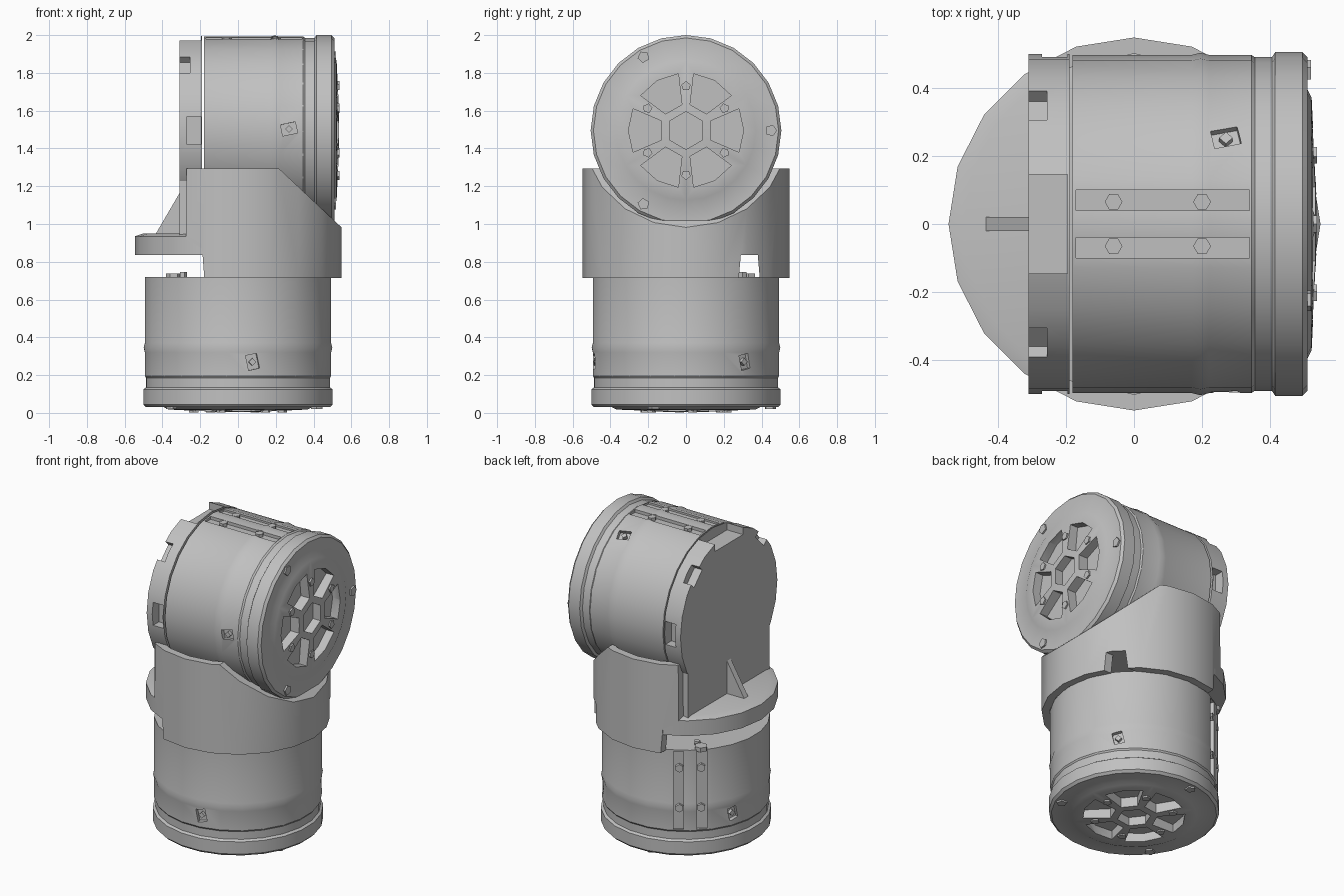
import bpy, bmesh
from math import pi, cos, sin, radians
from mathutils import Matrix, Vector

cube = bpy.data.objects.get("Cube")
if cube:
    bpy.data.objects.remove(cube)

GREY = (0.53, 0.53, 0.53, 1)
mat = bpy.data.materials.new("light grey")
mat.use_nodes = True
mat.diffuse_color = GREY
mat.node_tree.nodes["Principled BSDF"].inputs["Base Color"].default_value = GREY


def rot(deg, axis="Z"):
    return Matrix.Rotation(radians(deg), 4, axis)


def move(x, y, z):
    return Matrix.Translation((x, y, z))


def prism(bm, pts, z0, z1, m=Matrix()):
    """Extrude a flat outline from z0 to z1, then place it by m."""
    low = [bm.verts.new(m @ Vector((x, y, z0))) for x, y in pts]
    high = [bm.verts.new(m @ Vector((x, y, z1))) for x, y in pts]
    bm.faces.new(low[::-1])
    bm.faces.new(high)
    for i in range(len(pts)):
        j = (i + 1) % len(pts)
        bm.faces.new((low[i], low[j], high[j], high[i]))


def ngon(r, n, start=0.0):
    return [(r * cos(start + 2 * pi * i / n), r * sin(start + 2 * pi * i / n)) for i in range(n)]


def box(bm, x0, x1, y0, y1, z0, z1, m=Matrix()):
    prism(bm, [(x0, y0), (x1, y0), (x1, y1), (x0, y1)], z0, z1, m)


def lathe(bm, profile, steps):
    verts = [bm.verts.new((r, 0, z)) for r, z in profile]
    edges = [bm.edges.new(pair) for pair in zip(verts, verts[1:])]
    bmesh.ops.spin(bm, geom=verts + edges, cent=(0, 0, 0), axis=(0, 0, 1),
                   angle=2 * pi, steps=steps)
    bmesh.ops.remove_doubles(bm, verts=bm.verts, dist=1e-4)


def finish(bm, name, m=Matrix()):
    bmesh.ops.recalc_face_normals(bm, faces=bm.faces)
    me = bpy.data.meshes.new(name)
    bm.to_mesh(me)
    bm.free()
    me.materials.append(mat)
    ob = bpy.data.objects.new(name, me)
    ob.matrix_world = m
    bpy.context.collection.objects.link(ob)
    return ob


def activate(ob):
    bpy.ops.object.select_all(action="DESELECT")
    ob.select_set(True)
    bpy.context.view_layer.objects.active = ob


def boolean(ob, cutter, operation="DIFFERENCE"):
    cutter.hide_render = True
    mod = ob.modifiers.new("cut", "BOOLEAN")
    mod.operation, mod.solver, mod.object = operation, "EXACT", cutter
    activate(ob)
    bpy.ops.object.modifier_apply(modifier=mod.name)
    bpy.data.objects.remove(cutter)


def smooth(ob):
    activate(ob)
    bpy.ops.object.shade_smooth_by_angle(angle=radians(28))


def motor(name, m):
    # Housing: domed output face at z = 0, flange, groove, body with a slim band
    bm = bmesh.new()
    lathe(bm, [(0, 0), (0.37, 0.018), (0.395, 0.03), (0.49, 0.03), (0.505, 0.045), (0.505, 0.125),
               (0.49, 0.135), (0.49, 0.185), (0.497, 0.195), (0.497, 0.32), (0.503, 0.345),
               (0.497, 0.37), (0.497, 0.72), (0, 0.72)], 24)
    body = finish(bm, name + "_housing", m)

    # Recesses: petal pockets, hub socket, side rails, side sockets
    bm = bmesh.new()
    prism(bm, ngon(0.1, 6), -0.05, 0.06)
    petal = [(0.13, -0.05), (0.28, -0.115), (0.305, 0), (0.28, 0.115), (0.13, 0.05)]
    for k in range(6):
        prism(bm, petal, -0.05, 0.07, rot(30 + 60 * k))
    for side in (-1, 1):
        lo, hi = sorted((side * 0.04, side * 0.1))
        box(bm, -0.6, -0.472, lo, hi, 0.2, 0.71)
    for a in (91, 211, 331):
        box(bm, 0.47, 0.6, -0.03, 0.03, -0.04, 0.04, rot(a) @ move(0, 0, 0.27) @ rot(12, "X"))
    boolean(body, finish(bm, name + "_cutter", m))
    smooth(body)

    # Screws on the output face, the flange and in the rails
    bm = bmesh.new()
    for k in range(6):
        prism(bm, ngon(0.026, 5), 0.002, 0.03, rot(60 * k) @ move(0.235, 0, 0))
    for a in (30, 150, 270):
        prism(bm, ngon(0.032, 5), 0.02, 0.05, rot(a) @ move(0.45, 0, 0))
        prism(bm, ngon(0.02, 4), 0.46, 0.492, rot(a + 61) @ move(0, 0, 0.27) @ rot(90, "Y"))
    for y in (-0.065, 0.065):
        for z in (0.34, 0.6):
            prism(bm, ngon(0.026, 6), -0.492, -0.46, move(0, y, z) @ rot(90, "Y"))
    finish(bm, name + "_screws", m)


UP = 1.495
motor("lower_motor", rot(-52))
upper = Matrix(((0, 0, -1, 0.54), (0, -1, 0, 0), (-1, 0, 0, UP), (0, 0, 0, 1)))
motor("upper_motor", upper)

# Cable plug on top of the lower motor
bm = bmesh.new()
prism(bm, ngon(0.04, 6), 0.71, 0.738, move(-0.34, 0.33, 0))
prism(bm, ngon(0.02, 5), 0.71, 0.745, move(-0.29, 0.3, 0))
finish(bm, "cable_plug")

# Sleeve: tube trimmed by a side outline, with a cable window
bm = bmesh.new()
lathe(bm, [(0.5, 0.715), (0.548, 0.715), (0.548, 1.295), (0.5, 1.295), (0.5, 0.715)], 20)
sleeve = finish(bm, "bracket_sleeve")
bm = bmesh.new()
outline = [(-0.17, 0.6), (0.7, 0.6), (0.7, 0.83), (0.545, 0.985), (0.21, 1.3), (0.21, 1.5),
           (-0.27, 1.5), (-0.275, 0.92), (-0.19, 0.87)]
prism(bm, outline, -0.8, 0.8, rot(90, "X"))
boolean(sleeve, finish(bm, "sleeve_outline"), "INTERSECT")
bm = bmesh.new()
prism(bm, [(0.27, 0.6), (0.4, 0.6), (0.38, 0.835), (0.29, 0.835)], 0.2, 0.8,
      Matrix(((0, 0, 1, 0), (1, 0, 0, 0), (0, 1, 0, 0), (0, 0, 0, 1))))
boolean(sleeve, finish(bm, "window_cutter"))
smooth(sleeve)

# Shelf under the upper motor
bm = bmesh.new()
lathe(bm, [(0, 0.835), (0.545, 0.835), (0.545, 0.935), (0.5, 0.95), (0, 0.95)], 20)
smooth(finish(bm, "bracket_shelf"))

# End plate behind the upper motor, notched around the rim
to_plate = move(-0.31, 0, UP) @ rot(90, "Y")
bm = bmesh.new()
prism(bm, ngon(0.5, 24), 0, 0.12, to_plate)
plate = finish(bm, "end_plate")
bm = bmesh.new()
for k in range(4):
    wide = 0.145 if k == 2 else 0.075
    box(bm, 0.43, 0.6, -wide, wide, 0.04 if k % 2 else -0.1, 0.115, to_plate @ rot(90 * k))
    box(bm, 0.45, 0.6, -0.06, 0.06, -0.1, 0.055, to_plate @ rot(90 * k + 45))
boolean(plate, finish(bm, "notch_cutter"))
smooth(plate)

# Foot joining the end plate to the shelf, and its stiffening rib
bm = bmesh.new()
box(bm, -0.31, -0.2, -0.42, 0.42, 0.9, 1.25)
finish(bm, "plate_foot")
bm = bmesh.new()
prism(bm, [(-0.44, 0.94), (-0.3, 0.94), (-0.3, 1.18)], -0.02, 0.02, rot(90, "X"))
finish(bm, "stiffening_rib")
